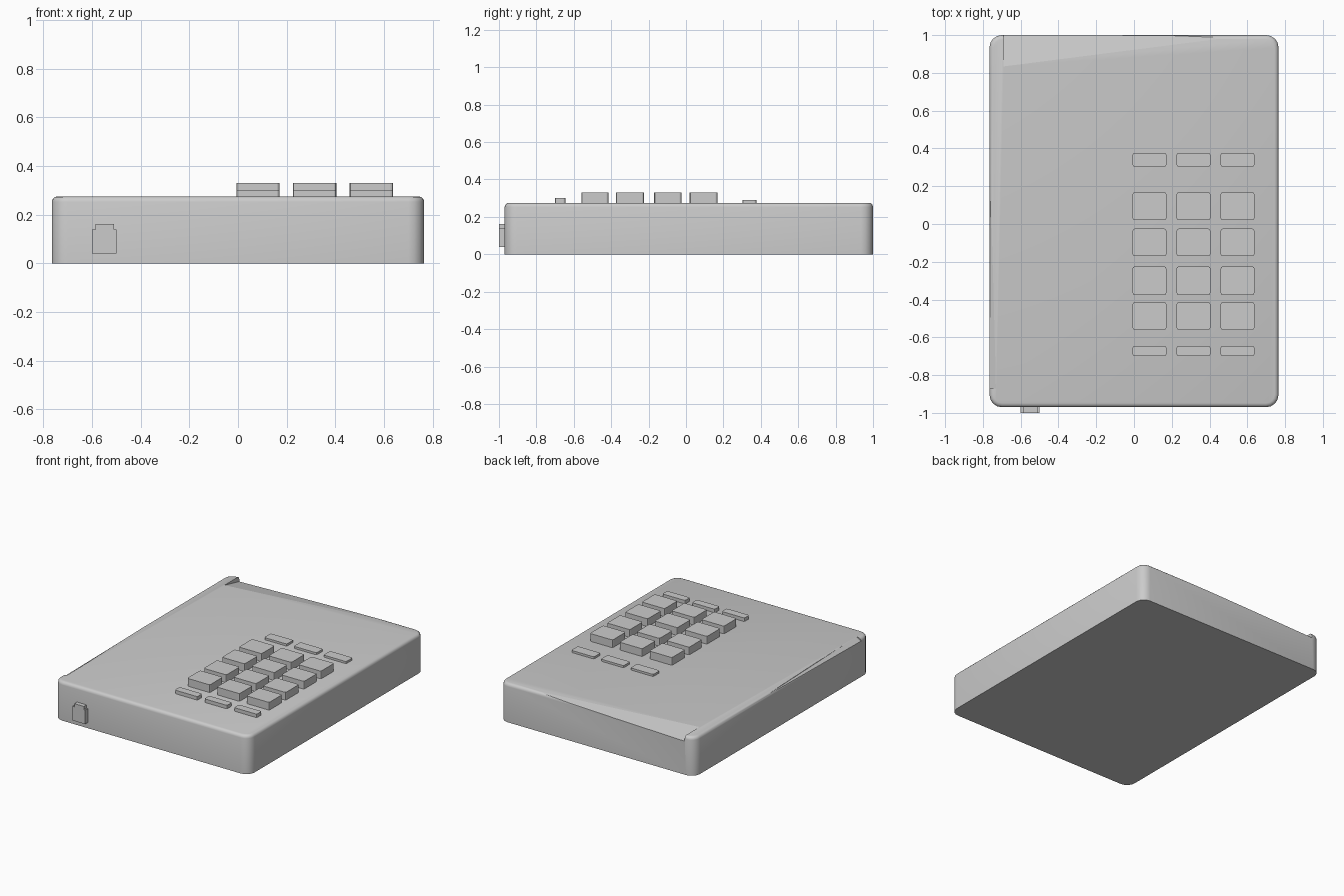
import bpy, bmesh

if "Cube" in bpy.data.objects:
    bpy.data.objects.remove(bpy.data.objects["Cube"])


def add_object(name, bm):
    bmesh.ops.recalc_face_normals(bm, faces=bm.faces)
    mesh = bpy.data.meshes.new(name)
    bm.to_mesh(mesh)
    bm.free()
    obj = bpy.data.objects.new(name, mesh)
    bpy.context.collection.objects.link(obj)
    return obj


def rounded_box(name, x0, x1, y0, y1, z0, z1, radius, segs, top=0):
    bm = bmesh.new()
    bmesh.ops.create_cube(bm, size=1)
    for v in bm.verts:
        v.co.x = x1 if v.co.x > 0 else x0
        v.co.y = y1 if v.co.y > 0 else y0
        v.co.z = z1 if v.co.z > 0 else z0
    upright = [e for e in bm.edges if abs(e.verts[0].co.z - e.verts[1].co.z) > 1e-4]
    bmesh.ops.bevel(bm, geom=upright, offset=radius, segments=segs, profile=0.5, affect='EDGES')
    if top:
        rim = [e for e in bm.edges if all(abs(v.co.z - z1) < 1e-5 for v in e.verts)]
        bmesh.ops.bevel(bm, geom=rim, offset=top, segments=3, profile=0.5, affect='EDGES')
    return add_object(name, bm)


def wedge_cutter(name, points):
    bm = bmesh.new()
    for x, y, z in points:
        bm.verts.new((x, y, z))
        bm.verts.new((x, y, 0.4))
    bmesh.ops.convex_hull(bm, input=bm.verts)
    obj = add_object(name, bm)
    obj.hide_render = True
    obj.hide_set(True)
    return obj


# Main housing with rounded corners and a softened top rim
body = rounded_box("housing", -0.765, 0.765, -0.97, 1.0, 0, 0.275, 0.065, 4, 0.022)
bpy.context.view_layer.objects.active = body
body.select_set(True)
bpy.ops.object.shade_smooth_by_angle(angle=0.6)

# Tapered slopes along the back and left top edges
cutters = [
    wedge_cutter("back_slope_cutter",
                 [(-0.69, 0.83, 0.276), (0.72, 1.01, 0.276), (-0.69, 1.01, 0.235)]),
    wedge_cutter("left_slope_cutter",
                 [(-0.73, -0.87, 0.276), (-0.77, 0.6, 0.265), (-0.77, -0.87, 0.25)]),
]
for c in cutters:
    mod = body.modifiers.new(c.name, 'BOOLEAN')
    mod.operation = 'DIFFERENCE'
    mod.solver = 'EXACT'
    mod.object = c

# Keypad rows: name, front y, back y, top z
rows = [
    ("lower_button", -0.70, -0.645, 0.30),
    ("key_row_1", -0.56, -0.415, 0.33),
    ("key_row_2", -0.375, -0.225, 0.33),
    ("key_row_3", -0.17, -0.025, 0.33),
    ("key_row_4", 0.02, 0.168, 0.33),
    ("upper_button", 0.303, 0.377, 0.29),
]
for name, y0, y1, top in rows:
    for i, x in enumerate((0.082, 0.315, 0.548)):
        rounded_box(f"{name}_{i + 1}", x - 0.089, x + 0.089, y0, y1, 0.255, top, 0.01, 2)

# Stepped cable socket on the front
profile = [(-0.60, 0.04), (-0.50, 0.04), (-0.50, 0.14), (-0.51, 0.14),
           (-0.51, 0.163), (-0.585, 0.163), (-0.585, 0.14), (-0.60, 0.14)]
bm = bmesh.new()
face = bm.faces.new([bm.verts.new((x, -0.96, z)) for x, z in profile])
ext = bmesh.ops.extrude_face_region(bm, geom=[face], use_keep_orig=True)
for v in ext["geom"]:
    if isinstance(v, bmesh.types.BMVert):
        v.co.y = -1.0
add_object("cable_socket", bm)
